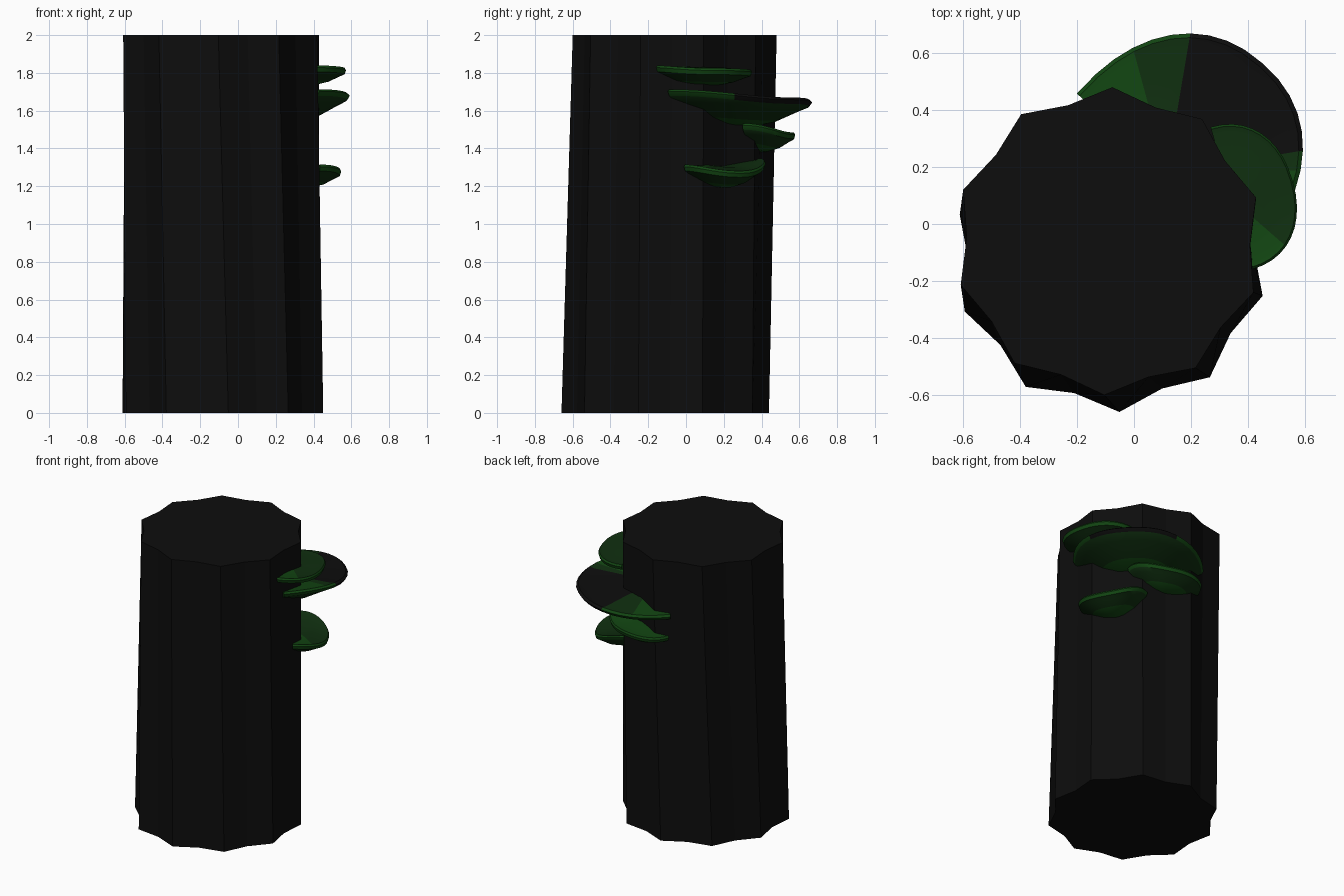
import bpy, bmesh
from math import sin, cos, radians, copysign

cube = bpy.data.objects.get("Cube")
if cube:
    bpy.data.objects.remove(cube, do_unlink=True)


def material(name, colour):
    m = bpy.data.materials.new(name)
    m.use_nodes = True
    rgba = (*colour, 1)
    m.diffuse_color = rgba
    bsdf = m.node_tree.nodes["Principled BSDF"]
    bsdf.inputs["Base Color"].default_value = rgba
    bsdf.inputs["Roughness"].default_value = 0.9
    return m


bark = material("bark black", (0.004, 0.004, 0.004))
deep = material("deep green", (0.005, 0.028, 0.005))
bright = material("bright green", (0.006, 0.06, 0.006))
BLACK, DEEP, BRIGHT = range(3)


def finish(name, bm, mats):
    bmesh.ops.recalc_face_normals(bm, faces=bm.faces)
    mesh = bpy.data.meshes.new(name)
    bm.to_mesh(mesh)
    bm.free()
    for m in mats:
        mesh.materials.append(m)
    obj = bpy.data.objects.new(name, mesh)
    bpy.context.collection.objects.link(obj)
    return obj


# Trunk: ten shallow ridges, leaning and twisting slightly
def ridged_ring(bm, x, y, z, ridge, valley, turn):
    ring = []
    for i in range(20):
        a = radians(turn + 18 * i)
        r = valley if i % 2 else ridge
        ring.append(bm.verts.new((x + r * cos(a), y + r * sin(a), z)))
    return ring


bm = bmesh.new()
low = ridged_ring(bm, -0.08, -0.11, 0, 0.55, 0.5, 93)
high = ridged_ring(bm, -0.09, -0.06, 2, 0.54, 0.497, 88.5)
for i in range(20):
    j = (i + 1) % 20
    bm.faces.new((low[i], low[j], high[j], high[i]))
bm.faces.new(low)
bm.faces.new(high)
finish("trunk", bm, [bark])

# Radius, thickness step and underside bulge of the shelf profile
PROFILE = [(0, 0, 0), (0.5, 0.004, 0), (0.9, -0.004, 0), (0.97, 0, 0),
           (1, -0.012, 0), (0.97, -0.034, 0), (0.85, -0.034, 0.2),
           (0.6, -0.034, 0.65), (0.3, -0.034, 0.93), (0, -0.034, 1)]


def shelf(name, centre, facing, width, depth, heights, bulge, colour_rule):
    """Half-disc bracket; heights are those of the right end, tip and left end."""
    start, tip, end = heights
    middle = (start + end + 2 * tip) / 4
    f = radians(facing)
    steps = 20
    bm = bmesh.new()
    rows = []
    for i in range(steps + 1):
        a = radians(-90 + 180 * i / steps)
        s, c = sin(a), max(cos(a), 0)
        t = width * copysign(abs(s) ** 0.9, s)
        n = depth * c ** 0.9
        side = end if s > 0 else start
        rim = tip * c * c + side * s * s
        row = []
        for r, dz, drop in PROFILE:
            x = centre[0] + r * (n * cos(f) - t * sin(f))
            y = centre[1] + r * (n * sin(f) + t * cos(f))
            z = middle + (rim - middle) * r ** 1.5 + dz - bulge * drop
            row.append(bm.verts.new((x, y, z)))
        rows.append(row)
    for i in range(steps):
        angle = -90 + 180 * (i + 0.5) / steps
        for k in range(len(PROFILE) - 1):
            face = bm.faces.new((rows[i][k], rows[i + 1][k],
                                 rows[i + 1][k + 1], rows[i][k + 1]))
            face.material_index = colour_rule(angle, k)
    bmesh.ops.remove_doubles(bm, verts=bm.verts, dist=0.0005)
    bmesh.ops.holes_fill(bm, edges=[e for e in bm.edges if e.is_boundary], sides=0)
    obj = finish(name, bm, [bark, deep, bright])
    bpy.ops.object.select_all(action="DESELECT")
    obj.select_set(True)
    bpy.context.view_layer.objects.active = obj
    bpy.ops.object.shade_smooth_by_angle(angle=radians(40))


# Colour rules: bright rims, ends and inner underside, deep green elsewhere
def plain(angle, k):
    if k >= 5:
        return BRIGHT if k >= 7 else DEEP
    return BRIGHT if k >= 3 or angle < -50 else DEEP


def dark_backed(angle, k):
    if k < 5 and -45 < angle < 36:
        return BLACK
    if k < 5 and angle > 62:
        return BRIGHT
    return plain(angle, k)


def bright_top(angle, k):
    return BRIGHT if k < 5 else plain(angle, k)


# Bracket shelves growing from the back left of the trunk
shelf("top_shelf", (0.34, 0.09), 16, 0.26, 0.225,
      (1.84, 1.825, 1.815), 0.06, plain)
shelf("large_shelf", (0.115, 0.18), 48.7, 0.42, 0.51,
      (1.715, 1.67, 1.63), 0.135, dark_backed)
shelf("back_shelf", (0.065, 0.37), 73.4, 0.25, 0.2,
      (1.535, 1.485, 1.47), 0.08, bright_top)
shelf("low_shelf", (0.325, 0.19), 29, 0.23, 0.21,
      (1.315, 1.28, 1.35), 0.08, plain)
